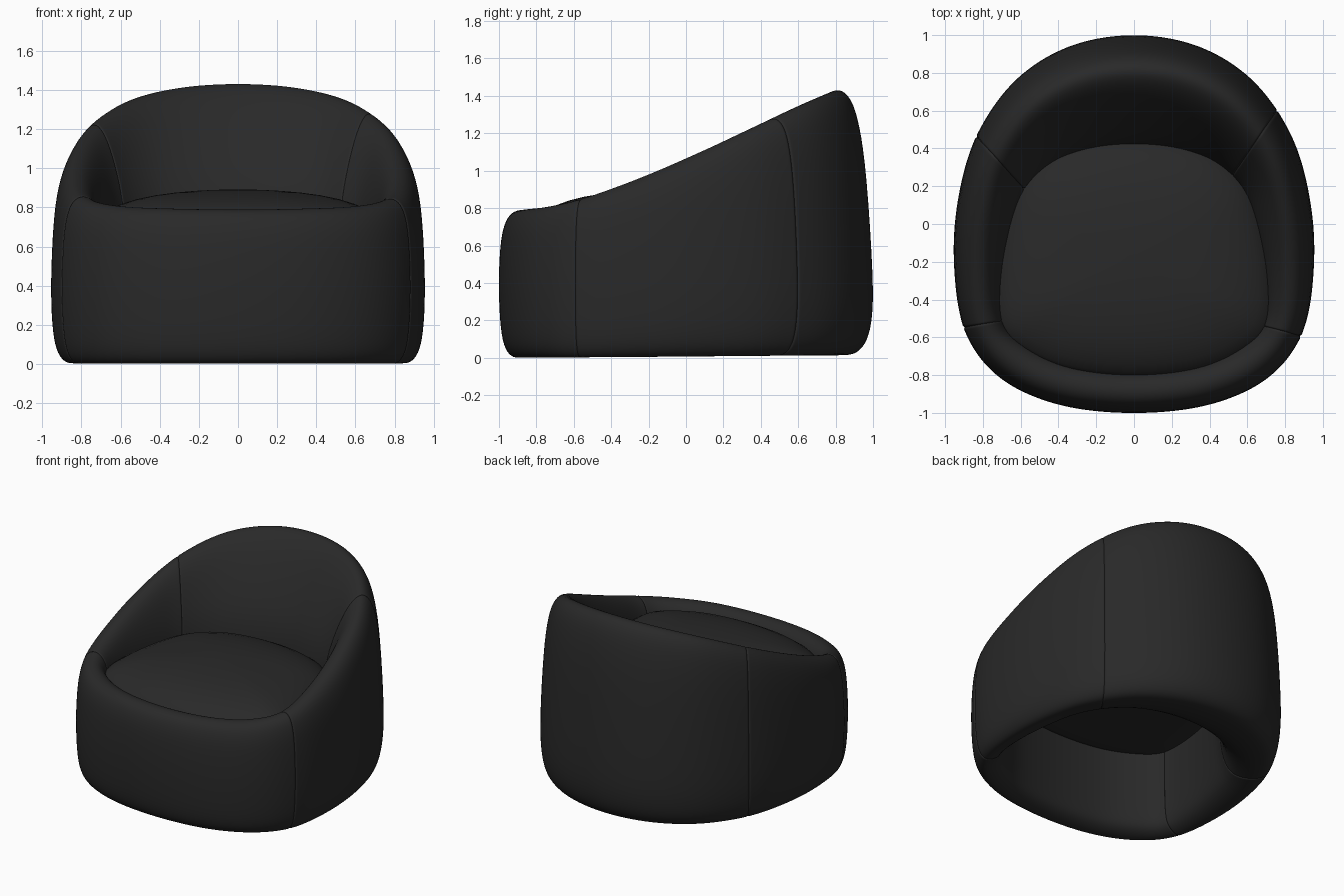
import bpy, bmesh
from mathutils import Vector

cube = bpy.data.objects.get("Cube")
if cube:
    bpy.data.objects.remove(cube, do_unlink=True)

fabric = bpy.data.materials.new("charcoal fabric")
fabric.use_nodes = True
charcoal = (0.022, 0.022, 0.022, 1)
fabric.diffuse_color = charcoal
fabric.node_tree.nodes["Principled BSDF"].inputs["Base Color"].default_value = charcoal

# Half plan, front to back: outer x, outer y, inner x, inner y, wall height
PLAN = [(0, -1.004, 0, -.78, .795), (.4, -.96, .33, -.745, .8), (.715, -.815, .56, -.645, .815),
        (.9, -.565, .685, -.52, .86), (.957, -.2, .695, -.28, .97), (.932, .15, .645, 0, 1.11),
        (.832, .48, .57, .19, 1.24), (.627, .768, .42, .33, 1.355), (.34, .946, .22, .4, 1.42),
        (0, 1.004, 0, .42, 1.44)]
# Wall sections: (fraction from outer to inner line, height)
FRONT = [(.5, -.004), (.3, .004), (.12, .06), (.035, .19), (0, .42), (.05, .62), (.13, .705),
         (.26, .768), (.5, .795), (.75, .782), (.92, .74), (1, .68), (1, .6), (1, .3),
         (.98, .1), (.85, .03)]
BACK = [(.28, .01), (.15, .02), (.055, .09), (.01, .21), (0, .4), (.065, 1.0), (.13, 1.25),
        (.2, 1.385), (.31, 1.445), (.44, 1.412), (.62, 1.29), (.86, 1.04), (1.02, .8), (1, .4),
        (.86, .11), (.55, .02)]
LAST = len(PLAN) - 1


def plan(t):
    """Smooth plan values at t; negative t is the mirrored side, wrapping at the back."""
    t = (t + LAST) % (2 * LAST) - LAST

    def row(i):
        i = (i + LAST) % (2 * LAST) - LAST
        ox, oy, ix, iy, h = PLAN[abs(i)]
        s = -1 if i < 0 else 1
        return Vector((s * ox, oy, s * ix, iy, h))
    i = int(t // 1)
    f = t - i
    a, b, c, d = (row(i + k) for k in (-1, 0, 1, 2))
    return b + (c - a) * (f / 2) + (a * 2 - b * 5 + c * 4 - d) * (f * f / 2) \
        + (b * 3 - a - c * 3 + d) * (f ** 3 / 2)


def section(t):
    ox, oy, ix, iy, h = plan(t)
    w = (h - PLAN[0][4]) / (PLAN[-1][4] - PLAN[0][4])
    pts = []
    for (fa, za), (fb, zb) in zip(FRONT, BACK):
        f = fa + (fb - fa) * w
        pts.append((ox + (ix - ox) * f, oy + (iy - oy) * f, za + (zb - za) * w))
    return pts


def bridge(bm, rings):
    for a, b in zip(rings, rings[1:]):
        for j in range(len(a)):
            k = (j + 1) % len(a)
            bm.faces.new((a[j], a[k], b[k], b[j]))


def finish(bm, name, levels):
    mesh = bpy.data.meshes.new(name)
    bm.to_mesh(mesh)
    bm.free()
    mesh.materials.append(fabric)
    mesh.shade_smooth()
    obj = bpy.data.objects.new(name, mesh)
    bpy.context.collection.objects.link(obj)
    sub = obj.modifiers.new("smooth", "SUBSURF")
    sub.levels = sub.render_levels = levels


def wall(name, t0, t1):
    """Upholstered panel whose ends sink into a seam."""
    bm = bmesh.new()
    n = int((t1 - t0) * 5)
    e = 0.025
    inside = [t0 + 2 * e + (t1 - t0 - 4 * e) * i / n for i in range(n + 1)]
    steps = [t0, t0 + e] + inside + [t1 - e, t1]
    rings = [[bm.verts.new(p) for p in section(t)] for t in steps]
    bridge(bm, rings)
    bmesh.ops.recalc_face_normals(bm, faces=bm.faces)
    top = max(bm.faces, key=lambda f: f.calc_center_median().z)
    if top.normal.z < 0:
        bmesh.ops.reverse_faces(bm, faces=bm.faces)
    bm.normal_update()
    sunk = [(v, v.normal.copy()) for v in rings[0] + rings[-1]]
    for v, normal in sunk:
        v.co -= normal * 0.006
    finish(bm, name, 2)


# Wrap-around body in four sewn panels
SEAMS = {"front_panel": (-3.05, 2.9), "left_arm": (2.9, 6.4),
         "backrest": (6.4, 2 * LAST - 5.95), "right_arm": (-5.95, -3.05)}
for name, (t0, t1) in SEAMS.items():
    wall(name, t0, t1)

# Domed seat cushion filling the opening
bm = bmesh.new()
middle = Vector((0, -.18))
rings = []
for r, z in [(.05, .565), (.6, .565), (1.0, .565), (1.06, .6), (1.07, .7), (1.03, .755),
             (.87, .82), (.61, .866), (.3, .887), (.05, .892)]:
    ring = []
    for i in range(48):
        p = middle + (Vector(plan(i * 2 * LAST / 48)[2:4]) - middle) * r
        ring.append(bm.verts.new((p.x, p.y, z)))
    rings.append(ring)
bridge(bm, rings)
bm.faces.new(rings[0])
bm.faces.new(rings[-1])
bmesh.ops.recalc_face_normals(bm, faces=bm.faces)
finish(bm, "seat_cushion", 1)
